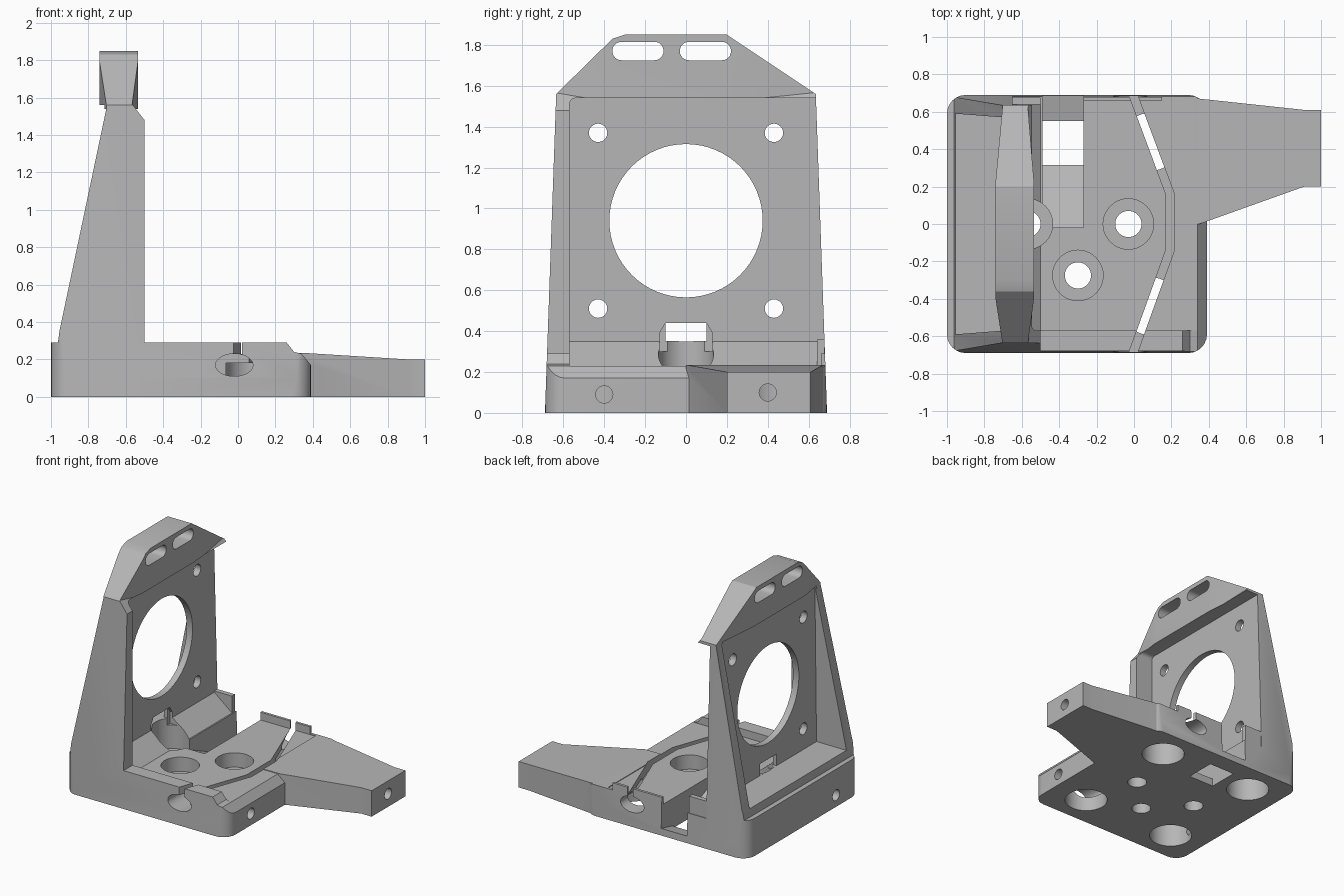
import bpy, bmesh, math

if "Cube" in bpy.data.objects:
    bpy.data.objects.remove(bpy.data.objects["Cube"], do_unlink=True)

grey = bpy.data.materials.new("plain grey")
grey.use_nodes = True
grey.diffuse_color = (0.47, 0.47, 0.47, 1)
grey.node_tree.nodes["Principled BSDF"].inputs["Base Color"].default_value = (0.47, 0.47, 0.47, 1)

PLACE = {"x": lambda a, b, t: (t, a, b),
         "y": lambda a, b, t: (a, t, b),
         "z": lambda a, b, t: (a, b, t)}


def loft(name, sections):
    """Closed solid through matching rings of points."""
    bm = bmesh.new()
    rings = [[bm.verts.new(p) for p in ring] for ring in sections]
    for r, s in zip(rings, rings[1:]):
        for i in range(len(r)):
            j = (i + 1) % len(r)
            bm.faces.new((r[i], r[j], s[j], s[i]))
    bm.faces.new(rings[0])
    bm.faces.new(rings[-1])
    bmesh.ops.recalc_face_normals(bm, faces=bm.faces)
    mesh = bpy.data.meshes.new(name)
    bm.to_mesh(mesh)
    bm.free()
    mesh.materials.append(grey)
    obj = bpy.data.objects.new(name, mesh)
    bpy.context.collection.objects.link(obj)
    return obj


def prism(name, axis, pts, lo, hi):
    f = PLACE[axis]
    return loft(name, [[f(a, b, t) for a, b in pts] for t in (lo, hi)])


def rect(a0, a1, b0, b1):
    return [(a0, b0), (a1, b0), (a1, b1), (a0, b1)]


def oval(a, b, ra, rb=None, n=40):
    rb = rb or ra
    return [(a + ra * math.cos(2 * math.pi * i / n), b + rb * math.sin(2 * math.pi * i / n))
            for i in range(n)]


def rounded(a0, a1, b0, b1, r, n=7):
    pts = []
    for k, (a, b) in enumerate([(a1 - r, b1 - r), (a0 + r, b1 - r), (a0 + r, b0 + r), (a1 - r, b0 + r)]):
        for i in range(n):
            t = math.pi / 2 * (k + i / (n - 1))
            pts.append((a + r * math.cos(t), b + r * math.sin(t)))
    return pts


def combine(obj, other, op="DIFFERENCE"):
    mod = obj.modifiers.new("combine", "BOOLEAN")
    mod.operation, mod.solver, mod.object = op, "EXACT", other
    bpy.context.view_layer.objects.active = obj
    bpy.ops.object.modifier_apply(modifier=mod.name)
    bpy.data.objects.remove(other, do_unlink=True)


def cut(axis, pts, lo, hi):
    combine(bracket, prism("cutter", axis, pts, lo, hi))


PLAN = rounded(-1, 0.39, -0.69, 0.69, 0.1)
TAPER = [(-0.69, 0), (0.69, 0), (0.635, 1.56), (0.2, 1.85), (-0.3, 1.85), (-0.36, 1.83), (-0.635, 1.56)]

# Base with chamfered outer end
bracket = prism("motor_bracket", "z", PLAN, 0, 0.29)
combine(bracket, prism("base_profile", "y", [(-1.1, -0.1), (0.39, -0.1), (0.39, 0.17), (0.34, 0.23),
        (0.30, 0.24), (0.26, 0.29), (-1.1, 0.3)], -1, 1), "INTERSECT")

# Upright wall, leaning at the back
wall = prism("wall", "y", [(-1, 0), (-0.955, 0.35), (-0.70, 1.56), (-0.57, 1.57), (-0.5, 1.48), (-0.5, 0)], -0.8, 0.8)
combine(wall, prism("wall_plan", "z", PLAN, -0.1, 2), "INTERSECT")
combine(bracket, wall, "UNION")

# Head of the wall
head = [(-0.70, -0.66), (-0.74, -0.4), (-0.74, 0.23), (-0.70, 0.66),
        (-0.57, 0.66), (-0.535, 0.23), (-0.535, -0.4), (-0.57, -0.66)]
combine(bracket, prism("head", "z", head, 1.54, 1.9), "UNION")
combine(bracket, prism("side_taper", "x", TAPER, -1.1, 0.5), "INTERSECT")

# Front recess, base floor and back recess
cut("x", rounded(-0.57, 0.9, 0.23, 1.54, 0.03), -0.65, -0.4)
cut("z", rect(-0.55, 0.5, -0.57, 0.66), 0.23, 0.4)
cut("z", rect(0.15, 0.5, 0.6, 0.8), 0.235, 0.4)
cut("x", [(-0.59, 0.35), (0.59, 0.35), (0.57, 1.56), (-0.57, 1.56)], -1.1, -0.70)

# Sloped ledge at the foot of the wall, and its end lip
combine(bracket, prism("ledge", "y", [(-0.67, 0.15), (-0.5, 0.15), (-0.5, 0.23), (-0.65, 0.35), (-0.67, 0.35)],
        -0.6, 0.675), "UNION")
combine(bracket, prism("lip", "y", rect(-0.67, -0.5, 0.15, 0.36), 0.64, 0.677), "UNION")

# Arm
arm = [[(x, y0, 0), (x, y1, 0), (x, y1, z), (x, y0, z)] for x, y0, y1, z in
       [(0.2, 0.0, 0.68, 0.235), (0.35, 0.0, 0.67, 0.235), (0.91, 0.2, 0.61, 0.2), (1, 0.2, 0.61, 0.2)]]
combine(bracket, loft("arm", arm), "UNION")

# Motor opening, mounting holes and head slots
cut("x", oval(0, 0.94, 0.375, n=64), -0.9, -0.4)
for y in (-0.43, 0.43):
    for z in (0.51, 1.37):
        cut("x", oval(y, z, 0.045, n=24), -0.9, -0.4)
for y in (-0.36, -0.03):
    cut("x", rounded(y, y + 0.25, 1.725, 1.815, 0.044), -1, -0.3)

# Counterbored base holes
for x, y, top in [(-0.03, 0, 0.4), (-0.30, -0.275, 0.4), (-0.57, 0, 0.39)]:
    cut("z", oval(x, y, 0.07), -0.1, 0.2)
    cut("z", oval(x, y, 0.135), 0.12, top)
cut("x", [(-0.13, 0.3), (0.13, 0.3), (0.13, 0.39), (0.1, 0.44), (-0.1, 0.44), (-0.13, 0.39)], -0.67, -0.5)
cut("x", rect(-0.1, 0.1, 0.351, 0.44), -0.75, -0.6)

# Wells under the base and their side screw holes
for x in (0.09, -0.72):
    for y in (-0.44, 0.44):
        cut("z", oval(x, y, 0.155), -0.1, 0.18)
for y, z, lo, hi in [(-0.4, 0.09, 0.1, 0.6), (-0.4, 0.09, -1.2, -0.75), (0.4, 0.1, 0.1, 1.2)]:
    cut("x", oval(y, z, 0.042, n=24), lo, hi)

# Funnel slot in the base
cut("x", [(-0.02, 0.33), (-0.02, 0.21), (0.315, 0.06), (0.315, -0.1), (0.55, -0.1), (0.55, 0.02),
          (0.8, 0.08), (0.8, 0.33)], -0.49, -0.27)

# Bent tie groove with oval mouths
bend = [(-0.05, 0.75), (0.17, 0.16), (0.17, -0.14), (-0.05, -0.75)]
cut("z", bend + [(x + 0.046, y) for x, y in reversed(bend)], 0.16, 0.4)
for lo, hi in [(-0.8, -0.45), (0.45, 0.8)]:
    cut("y", oval(-0.02, 0.17, 0.1, 0.06), lo, hi)

bpy.ops.object.select_all(action="DESELECT")
bracket.select_set(True)
bpy.context.view_layer.objects.active = bracket
bpy.ops.object.shade_smooth_by_angle(angle=math.radians(25))
